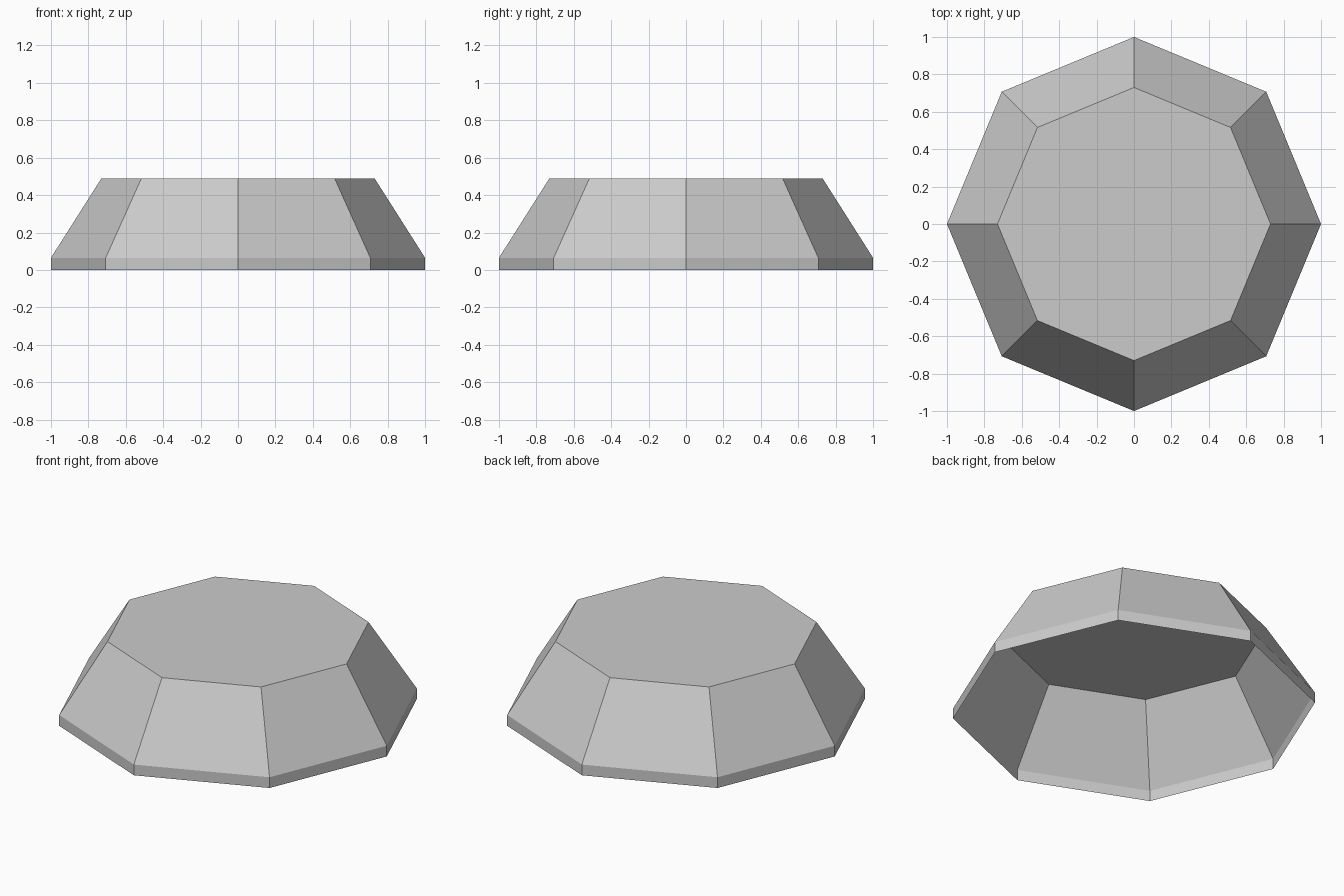
import bpy, bmesh
from mathutils import Vector

cube = bpy.data.objects.get("Cube")
if cube:
    bpy.data.objects.remove(cube, do_unlink=True)

# Single grey finish
GREY = (0.6, 0.6, 0.6, 1)
grey = bpy.data.materials.new("light_grey")
grey.use_nodes = True
grey.diffuse_color = GREY
grey.node_tree.nodes["Principled BSDF"].inputs["Base Color"].default_value = GREY

SIDES = 8
RIM_HEIGHT = 0.065
TOP_HEIGHT = 0.49
TOP_SCALE = 0.73

bm = bmesh.new()


def raise_ring(edges, height, scale=1.0):
    """Extrude an open ring upward and scale it about the centre axis."""
    result = bmesh.ops.extrude_edge_only(bm, edges=edges)["geom"]
    verts = [g for g in result if isinstance(g, bmesh.types.BMVert)]
    bmesh.ops.translate(bm, vec=Vector((0, 0, height)), verts=verts)
    bmesh.ops.scale(bm, vec=Vector((scale, scale, 1)), verts=verts)
    return [g for g in result if isinstance(g, bmesh.types.BMEdge)]


# Open bottom ring, upright rim, sloped walls, flat top
bmesh.ops.create_circle(bm, cap_ends=False, radius=1, segments=SIDES)
rim = raise_ring(bm.edges[:], RIM_HEIGHT)
top = raise_ring(rim, TOP_HEIGHT - RIM_HEIGHT, TOP_SCALE)
bmesh.ops.contextual_create(bm, geom=top)

# Face the thin shell outward
bmesh.ops.recalc_face_normals(bm, faces=bm.faces[:])
lid = max(bm.faces, key=lambda f: f.calc_center_median().z)
if lid.normal.z < 0:
    bmesh.ops.reverse_faces(bm, faces=bm.faces[:])

mesh = bpy.data.meshes.new("octagonal_shell")
bm.to_mesh(mesh)
bm.free()
mesh.materials.append(grey)
shell = bpy.data.objects.new("octagonal_shell", mesh)
bpy.context.collection.objects.link(shell)
